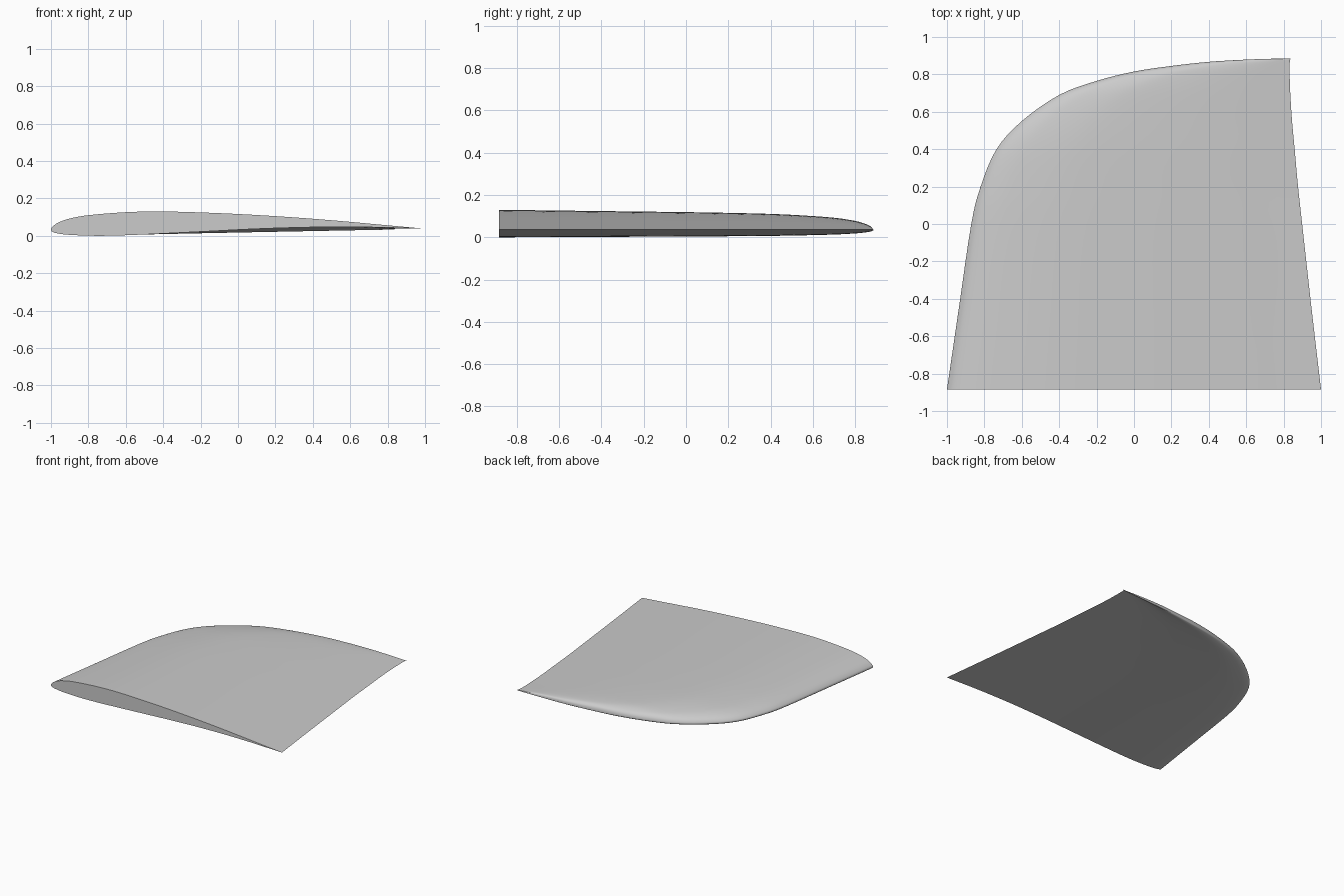
import bpy
import bmesh
from mathutils import Vector

cube = bpy.data.objects.get("Cube")
if cube:
    bpy.data.objects.remove(cube)


def smooth_path(points, steps):
    """Catmull-Rom curve through the points."""
    p = [Vector(q) for q in points]
    p = [2 * p[0] - p[1]] + p + [2 * p[-1] - p[-2]]
    out = []
    for a, b, c, d in zip(p, p[1:], p[2:], p[3:]):
        for i in range(steps):
            t = i / steps
            out.append(0.5 * (2 * b + (c - a) * t + (2 * a - 5 * b + 4 * c - d) * t ** 2
                              + (3 * b - a - 3 * c + d) * t ** 3))
    return out + [p[-2]]


# Root aerofoil (chord fraction, height): over the top to the nose, then back underneath
upper = [(1, .038), (.9, .056), (.75, .083), (.6, .105), (.45, .121), (.3, .13), (.2, .126),
         (.1, .11), (.05, .092), (.02, .071), (.005, .05), (0, .033)]
lower = [(.005, .02), (.02, .012), (.05, .005), (.12, 0), (.2, .003), (.3, .012), (.42, .024),
         (.55, .037), (.7, .046), (.85, .046), (1, .038)]
section = smooth_path(upper + lower, 4)[:-1]

# Planform: leading edge x, trailing edge x, y
planform = [(-1, 1, -.885), (-.935, .948, -.44), (-.87, .899, 0), (-.82, .877, .2),
            (-.735, .859, .4), (-.6, .845, .55), (-.4, .836, .69), (-.2, .833, .765),
            (0, .832, .815), (.2, .832, .845), (.4, .833, .867), (.6, .835, .879),
            (.75, .838, .884), (.835, .84, .886)]
stations = smooth_path(planform, 4)

# Loft the aerofoil through every station
bm = bmesh.new()
rings = []
for lead, trail, y in stations:
    chord = trail - lead
    scale = chord / 2
    ring = []
    for u, z in section:
        base = .033 + .005 * u
        ring.append(bm.verts.new((lead + chord * u, y, base + (z - base) * scale)))
    rings.append(ring)
n = len(section)
for r, s in zip(rings, rings[1:]):
    for i in range(n):
        j = (i + 1) % n
        bm.faces.new((r[i], r[j], s[j], s[i]))
bm.faces.new(rings[0])
bm.faces.new(rings[-1])
bmesh.ops.recalc_face_normals(bm, faces=bm.faces)

mesh = bpy.data.meshes.new("wing_tip")
bm.to_mesh(mesh)
bm.free()
wing = bpy.data.objects.new("wing_tip", mesh)
bpy.context.collection.objects.link(wing)

# Plain grey skin
grey = bpy.data.materials.new("light_grey")
grey.use_nodes = True
colour = (.6, .6, .6, 1)
grey.diffuse_color = colour
grey.node_tree.nodes["Principled BSDF"].inputs["Base Color"].default_value = colour
mesh.materials.append(grey)

# Smooth skin with crisp root and trailing edge
bpy.context.view_layer.objects.active = wing
wing.select_set(True)
bpy.ops.object.shade_smooth_by_angle(angle=.6)
